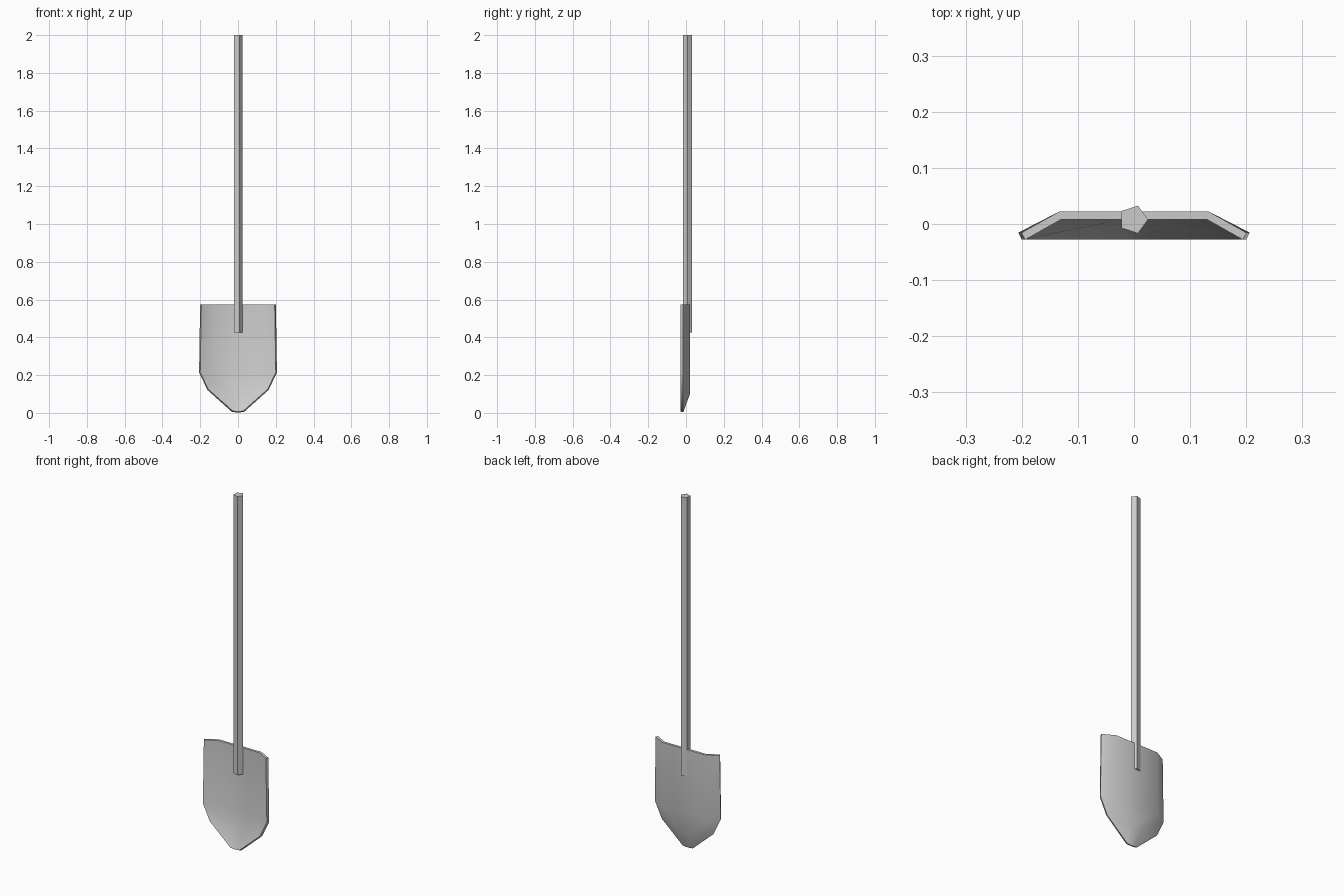
import bpy
import bmesh

cube = bpy.data.objects.get("Cube")
if cube:
    bpy.data.objects.remove(cube, do_unlink=True)

GREY = (0.6, 0.6, 0.6, 1.0)
mat = bpy.data.materials.new("plain grey")
mat.use_nodes = True
mat.diffuse_color = GREY
mat.node_tree.nodes["Principled BSDF"].inputs["Base Color"].default_value = GREY


def finish(obj, smooth_angle=None):
    obj.data.materials.append(mat)
    bpy.ops.object.select_all(action="DESELECT")
    obj.select_set(True)
    bpy.context.view_layer.objects.active = obj
    for mod in list(obj.modifiers):
        bpy.ops.object.modifier_apply(modifier=mod.name)
    if smooth_angle:
        bpy.ops.object.shade_smooth_by_angle(angle=smooth_angle)


# Handle: five-sided shaft with one corner pointing to the left side
bottom, top = 0.425, 2.0
bpy.ops.mesh.primitive_cylinder_add(
    vertices=5, radius=0.026, depth=top - bottom,
    location=(-0.001, 0.008, (bottom + top) / 2), rotation=(0, 0, -1.5708))
handle = bpy.context.object
handle.name = "handle"
finish(handle)

# Blade: dished sheet, rows of (rim half width, rim z, floor half width, floor z, floor y)
RIM_Y = -0.028
rows = [
    (0.194, 0.575, 0.130, 0.575, 0.008),
    (0.200, 0.215, 0.130, 0.215, 0.008),
    (0.157, 0.125, 0.030, 0.100, 0.006),
    (0.028, 0.010, 0.010, 0.008, RIM_Y),
]
bm = bmesh.new()
grid = [[bm.verts.new(p) for p in ((-rim, RIM_Y, rz), (-flat, fy, fz),
                                   (flat, fy, fz), (rim, RIM_Y, rz))]
        for rim, rz, flat, fz, fy in rows]
for upper, lower in zip(grid, grid[1:]):
    for i in range(3):
        bm.faces.new((upper[i], lower[i], lower[i + 1], upper[i + 1]))
mesh = bpy.data.meshes.new("blade")
bm.to_mesh(mesh)
bm.free()
blade = bpy.data.objects.new("blade", mesh)
bpy.context.collection.objects.link(blade)

# Give the sheet its thickness toward the back
thick = blade.modifiers.new("thickness", "SOLIDIFY")
thick.thickness = 0.014
thick.offset = -1
thick.use_even_offset = True
finish(blade, 0.8)
